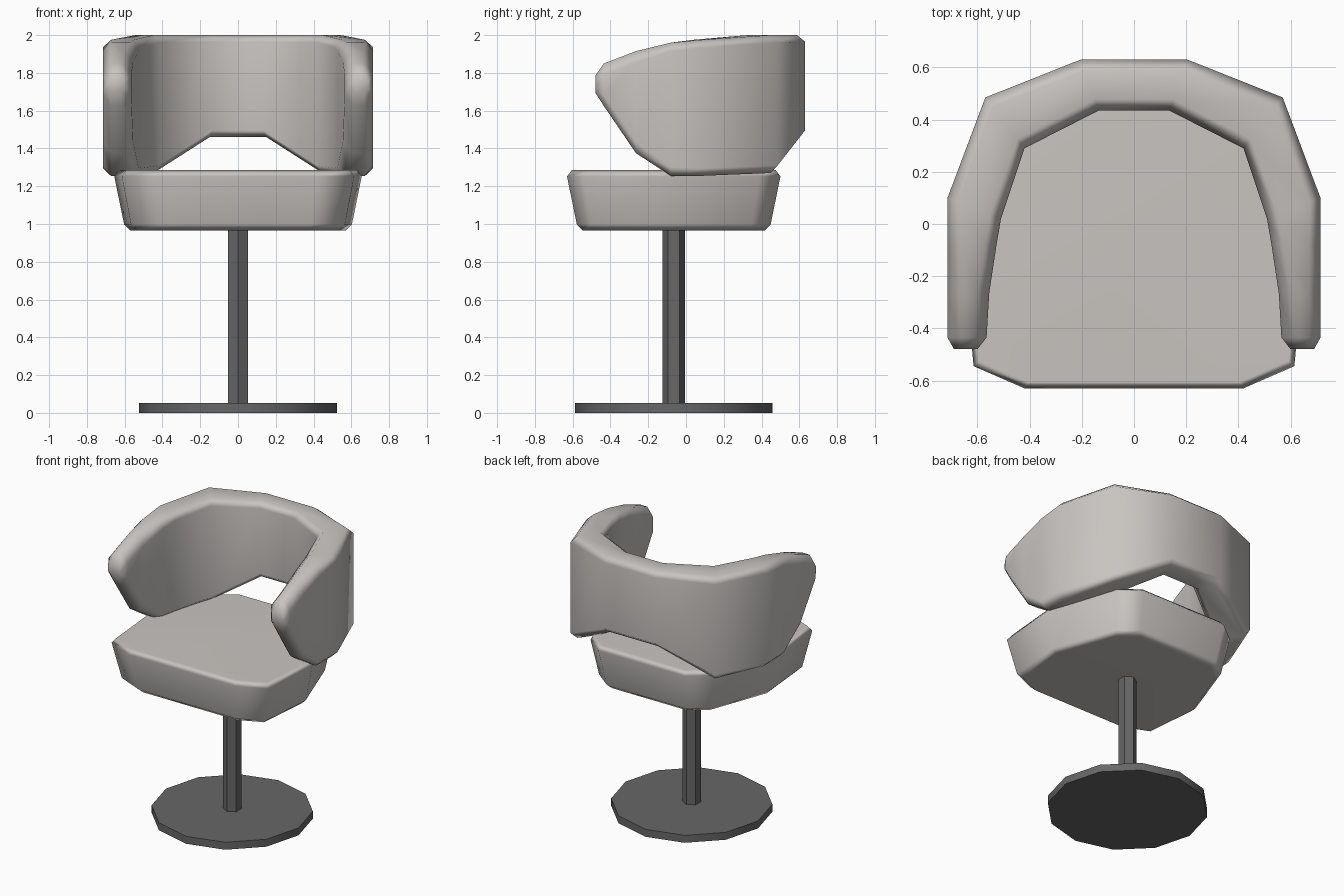
import bpy, bmesh, math
from mathutils import Vector

if "Cube" in bpy.data.objects:
    bpy.data.objects.remove(bpy.data.objects["Cube"])


def material(name, rgb):
    m = bpy.data.materials.new(name)
    m.diffuse_color = (*rgb, 1)
    m.use_nodes = True
    m.node_tree.nodes["Principled BSDF"].inputs["Base Color"].default_value = m.diffuse_color
    return m


fabric = material("warm grey fabric", (0.58, 0.555, 0.53))
metal = material("dark grey metal", (0.135, 0.135, 0.135))


def loft(name, rings, mat, smooth_angle=None, weighted=False):
    """Skin equal-length rings of points and cap both ends."""
    bm = bmesh.new()
    loops = [[bm.verts.new(p) for p in ring] for ring in rings]
    for a, b in zip(loops, loops[1:]):
        for k in range(len(a)):
            n = (k + 1) % len(a)
            bm.faces.new((a[k], a[n], b[n], b[k]))
    bm.faces.new(loops[0][::-1])
    bm.faces.new(loops[-1])
    bmesh.ops.recalc_face_normals(bm, faces=bm.faces[:])
    me = bpy.data.meshes.new(name)
    bm.to_mesh(me)
    bm.free()
    me.materials.append(mat)
    ob = bpy.data.objects.new(name, me)
    bpy.context.collection.objects.link(ob)
    if smooth_angle:
        bpy.ops.object.select_all(action='DESELECT')
        ob.select_set(True)
        bpy.context.view_layer.objects.active = ob
        bpy.ops.object.shade_smooth_by_angle(angle=math.radians(smooth_angle))
    if weighted:
        ob.modifiers.new("soft edges", 'WEIGHTED_NORMAL')
    return ob


def disc(r, n, z, y):
    return [(r * math.sin(2 * math.pi * k / n), y + r * math.cos(2 * math.pi * k / n), z)
            for k in range(n)]


# round foot plate and hexagonal column
AXIS = -0.065
loft("base_plate", [disc(0.523, 12, z, AXIS) for z in (0, 0.053)], metal, 35)
loft("column", [disc(0.06, 6, z, AXIS) for z in (0.05, 0.975)], metal)

# seat cushion: half outline, mirrored, tapering downwards
half = [(0.42, -0.63), (0.615, -0.545), (0.655, -0.1), (0.48, 0.39), (0.34, 0.5)]
outline = half + [(-x, y) for x, y in reversed(half)]
MID = -0.065


def seat_ring(d, z):
    """Outline shrunk by d at its widest extents."""
    return [(x * (1 - d / 0.655), MID + (y - MID) * (1 - d / 0.565), z) for x, y in outline]


loft("seat", [seat_ring(0.085, 0.965), seat_ring(0.052, 0.998),
              seat_ring(0.0, 1.252), seat_ring(0.025, 1.285)], fabric, 89, True)

# wrap-around backrest: outer xy, inner xy, bottom z, top z, edge width, edge height
stations = [
    ((0.205, 0.63), (0.135, 0.435), 1.46, 2.0, 0.045, 0.035),
    ((0.57, 0.485), (0.42, 0.29), 1.27, 2.0, 0.045, 0.04),
    ((0.715, 0.10), (0.51, 0.02), 1.255, 1.975, 0.045, 0.04),
    ((0.715, -0.08), (0.527, -0.08), 1.255, 1.96, 0.045, 0.045),
    ((0.715, -0.265), (0.555, -0.265), 1.375, 1.915, 0.045, 0.06),
    ((0.715, -0.435), (0.565, -0.435), 1.625, 1.85, 0.045, 0.06),
    ((0.69, -0.48), (0.60, -0.48), 1.695, 1.785, 0.025, 0.03),
]


def section(o, i, zb, zt, cw, ch, side):
    o = Vector((o[0] * side, o[1], 0))
    i = Vector((i[0] * side, i[1], 0))
    c = (i - o).normalized() * cw
    pts = [(o, zb + ch), (o, zt - ch), (o + c, zt), (i - c, zt),
           (i, zt - ch), (i, zb + ch), (i - c, zb), (o + c, zb)]
    return [(p.x, p.y, z) for p, z in pts]


rings = [section(*s, 1) for s in reversed(stations)] + [section(*s, -1) for s in stations]
loft("backrest", rings, fabric, 89, True)
